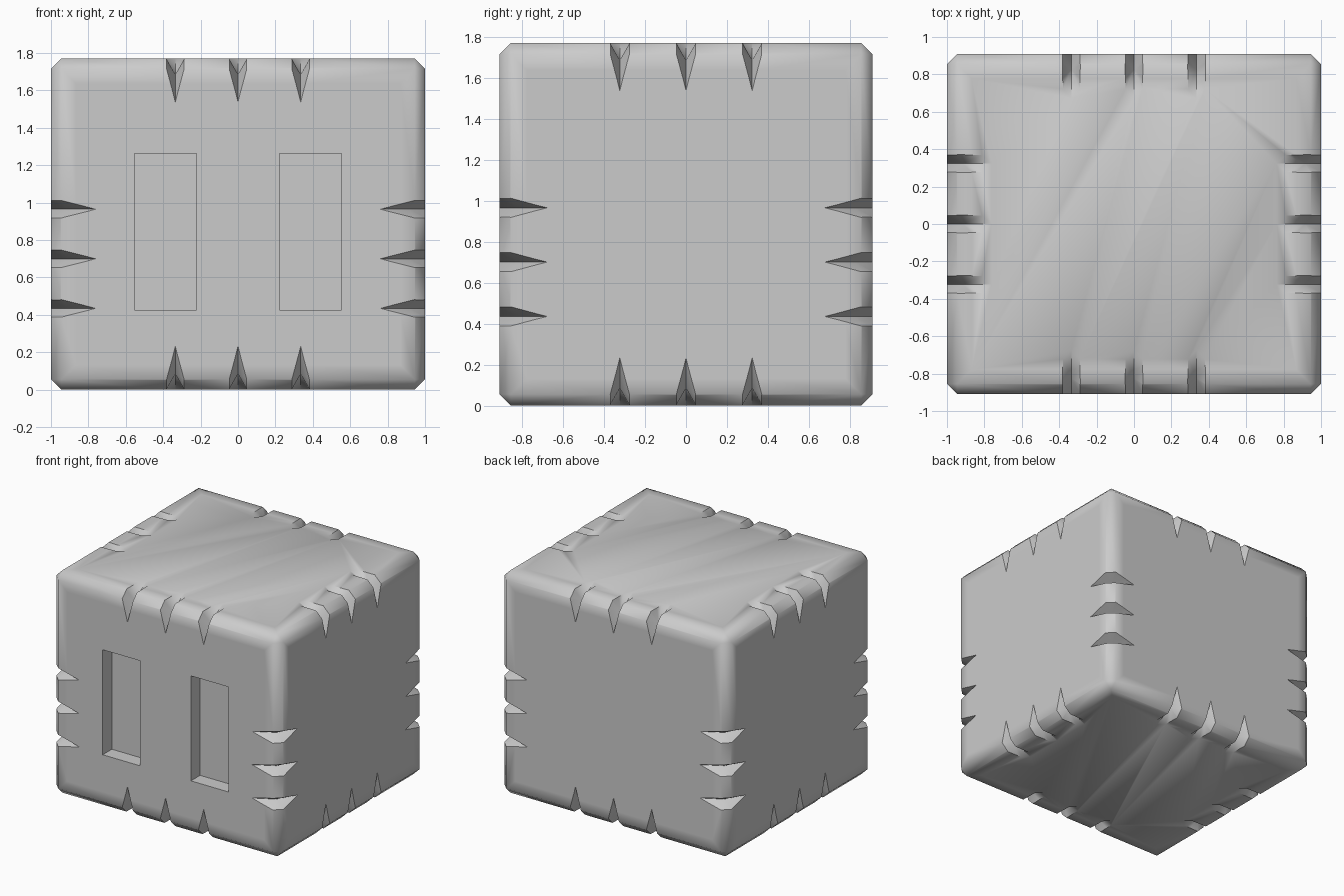
import bpy, bmesh, math
from mathutils import Vector, Matrix

if "Cube" in bpy.data.objects:
    bpy.data.objects.remove(bpy.data.objects["Cube"])

HX, HY, H = 1.0, 0.91, 1.77
CZ = H / 2

# Chamfered block with support loops around each big face
bm = bmesh.new()
bmesh.ops.create_cube(bm, size=1, matrix=Matrix.Translation((0, 0, CZ)) @ Matrix.Diagonal((2 * HX, 2 * HY, H, 1)))
bmesh.ops.bevel(bm, geom=bm.edges[:], offset=0.055, segments=1, affect='EDGES')
big = [f for f in bm.faces if f.calc_area() > 1]
bmesh.ops.inset_individual(bm, faces=big, thickness=0.11)
mesh = bpy.data.meshes.new("block")
bm.to_mesh(mesh)
bm.free()
block = bpy.data.objects.new("block", mesh)
bpy.context.collection.objects.link(block)

cut = bmesh.new()


def notch(corner, u, v, wide):
    """V-shaped notch across an edge; u and v point inward from the edge.
    'wide' is the half width of the notch near its tip on the face along u."""
    o, u, v = Vector(corner), Vector(u), Vector(v)
    e = u.cross(v)
    half = [(0.20, -0.01, wide), (0.04, -0.02, 0.06), (-0.02, 0.04, 0.06), (0.19, -0.01, 0.015)]
    half[3] = (-0.01, 0.19, 0.015)
    loop = [(0.245, -0.004, 0)] + half + [(-0.004, 0.24, 0)] + [(a, b, -w) for a, b, w in reversed(half)]
    ring = [cut.verts.new(o + u * a + v * b + e * w) for a, b, w in loop]
    bottom = cut.verts.new(o + (u + v) * 0.085)
    outer = cut.verts.new(o - (u + v) * 0.06)
    for i, p in enumerate(ring):
        q = ring[(i + 1) % len(ring)]
        cut.faces.new((p, q, bottom))
        cut.faces.new((q, p, outer))


# Three notches on every edge
for s in (-1, 1):
    for z, d in ((0, 1), (H, -1)):
        for t in (-1, 0, 1):
            notch((0.335 * t, s * HY, z), (0, -s, 0), (0, 0, d), 0.05)
            notch((s * HX, 0.323 * t, z), (-s, 0, 0), (0, 0, d), 0.05)
    for sy in (-1, 1):
        for z in (0.435, 0.70, 0.965):
            notch((s * HX, sy * HY, z), (-s, 0, 0), (0, -sy, 0), 0.015)

# Two rectangular recesses in the front
for s in (-1, 1):
    m = Matrix.Translation((s * 0.388, -HY, 0.845)) @ Matrix.Diagonal((0.33, 0.23, 0.835, 1))
    bmesh.ops.create_cube(cut, size=1, matrix=m)

bmesh.ops.recalc_face_normals(cut, faces=cut.faces[:])
cmesh = bpy.data.meshes.new("cutter")
cut.to_mesh(cmesh)
cut.free()
cutter = bpy.data.objects.new("cutter", cmesh)
bpy.context.collection.objects.link(cutter)
cutter.hide_render = True

# Cut, then smooth
bpy.context.view_layer.objects.active = block
block.select_set(True)
mod = block.modifiers.new("cuts", 'BOOLEAN')
mod.operation = 'DIFFERENCE'
mod.solver = 'EXACT'
mod.object = cutter
bpy.ops.object.modifier_apply(modifier=mod.name)
bpy.data.objects.remove(cutter)
bpy.ops.object.shade_smooth_by_angle(angle=math.radians(46))
